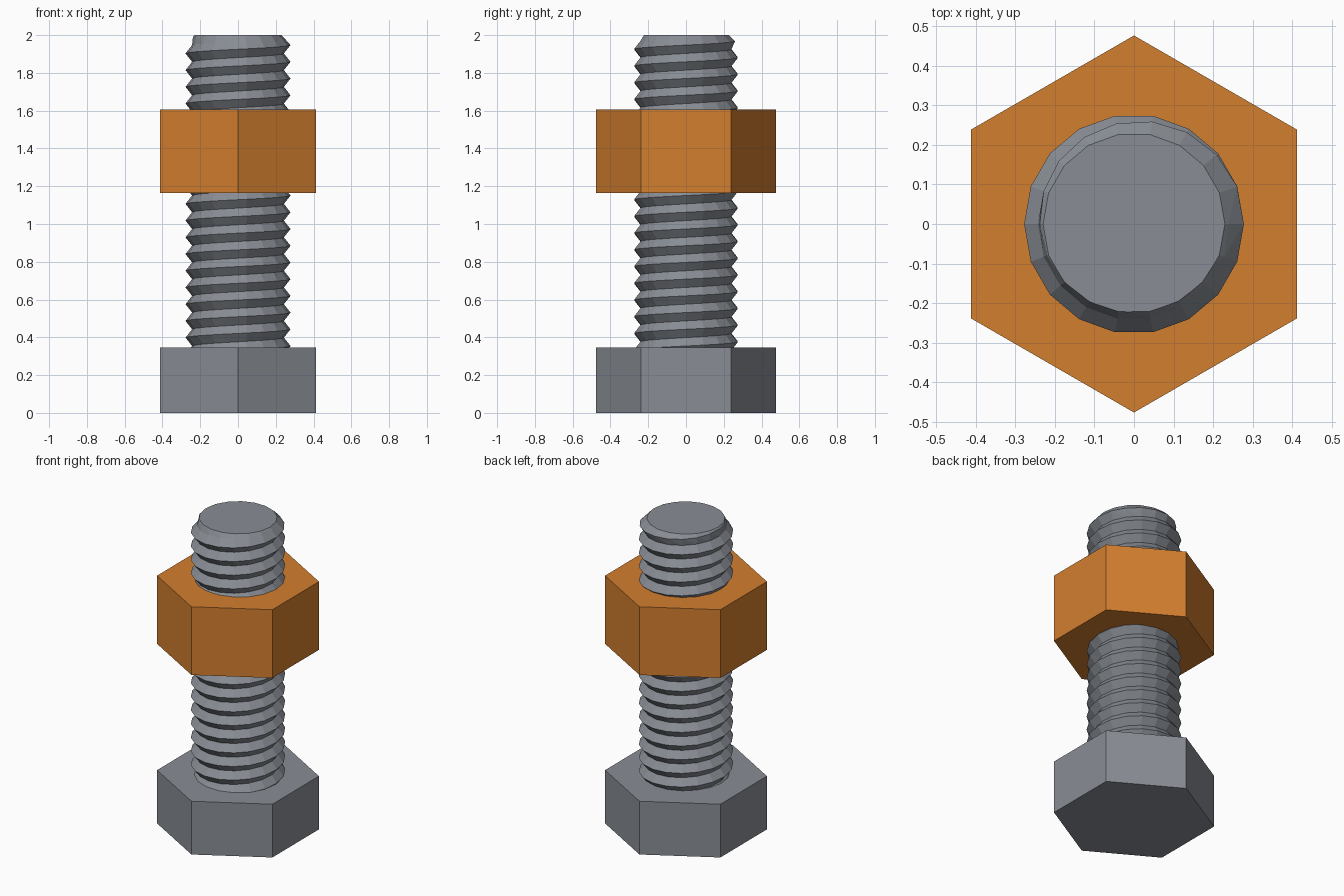
import bpy, bmesh
from math import cos, sin, pi, tau

cube = bpy.data.objects.get("Cube")
if cube:
    bpy.data.objects.remove(cube, do_unlink=True)


def material(name, rgb):
    mat = bpy.data.materials.new(name)
    mat.use_nodes = True
    color = (*rgb, 1)
    mat.diffuse_color = color
    mat.node_tree.nodes["Principled BSDF"].inputs["Base Color"].default_value = color
    return mat


def add_object(name, bm, mat):
    bmesh.ops.recalc_face_normals(bm, faces=bm.faces)
    mesh = bpy.data.meshes.new(name)
    bm.to_mesh(mesh)
    bm.free()
    mesh.materials.append(mat)
    obj = bpy.data.objects.new(name, mesh)
    bpy.context.collection.objects.link(obj)
    return obj


def circle(bm, radius, sides, z):
    # Corners start on the y axis, so hexagons point forward and back
    return [bm.verts.new((radius * sin(tau * i / sides),
                          radius * cos(tau * i / sides), z))
            for i in range(sides)]


steel = material("steel grey", (0.25, 0.27, 0.30))
orange = material("orange", (0.65, 0.21, 0.028))
HEX_RADIUS = 0.477

# Hexagonal bolt head
bm = bmesh.new()
low, high = (circle(bm, HEX_RADIUS, 6, z) for z in (0, 0.345))
bm.faces.new(low)
bm.faces.new(high)
for i in range(6):
    j = (i + 1) % 6
    bm.faces.new((low[i], low[j], high[j], high[i]))
add_object("bolt_head", bm, steel)

# Hexagonal nut with a round bore
SIDES = 24
bm = bmesh.new()
rims = []
for z in (1.163, 1.605):
    rims.append((circle(bm, HEX_RADIUS, 6, z), circle(bm, 0.252, SIDES, z)))
(low_hex, low_bore), (high_hex, high_bore) = rims
step = SIDES // 6
for i in range(6):
    j = (i + 1) % 6
    bm.faces.new((low_hex[i], low_hex[j], high_hex[j], high_hex[i]))
    for hexagon, bore in rims:
        arc = [bore[(i * step + k) % SIDES] for k in range(step, -1, -1)]
        bm.faces.new([hexagon[i], hexagon[j]] + arc)
for i in range(SIDES):
    j = (i + 1) % SIDES
    bm.faces.new((low_bore[j], low_bore[i], high_bore[i], high_bore[j]))
add_object("nut", bm, orange)

# Threaded shank: root and crest strands wound as a right-hand helix
PITCH, STEPS, TURNS = 0.0885, 18, 22
START, TOP = 0.133, 2.0
bm = bmesh.new()


def strand(radius, lift):
    verts = []
    for i in range(STEPS * TURNS + 1):
        a = tau * i / STEPS
        z = START + PITCH * (i / STEPS + lift)
        r = min(radius, 0.23 + max(TOP - z, -0.05))
        verts.append(bm.verts.new((r * cos(a), r * sin(a), z)))
    return verts


root, crest = strand(0.243, 0), strand(0.278, 0.5)
for i in range(STEPS * TURNS):
    bm.faces.new((root[i], root[i + 1], crest[i + 1], crest[i]))
    if i + STEPS + 1 < len(root):
        bm.faces.new((crest[i], crest[i + 1], root[i + STEPS + 1], root[i + STEPS]))
bmesh.ops.triangulate(bm, faces=bm.faces)

# Trim both ends level and cap them
for z, upward in ((0.3, -1), (TOP, 1)):
    cut = bmesh.ops.bisect_plane(
        bm, geom=bm.verts[:] + bm.edges[:] + bm.faces[:],
        plane_co=(0, 0, z), plane_no=(0, 0, upward), clear_outer=True)
    edges = [e for e in cut["geom_cut"] if isinstance(e, bmesh.types.BMEdge)]
    bmesh.ops.holes_fill(bm, edges=edges, sides=0)
add_object("threaded_shank", bm, steel)
